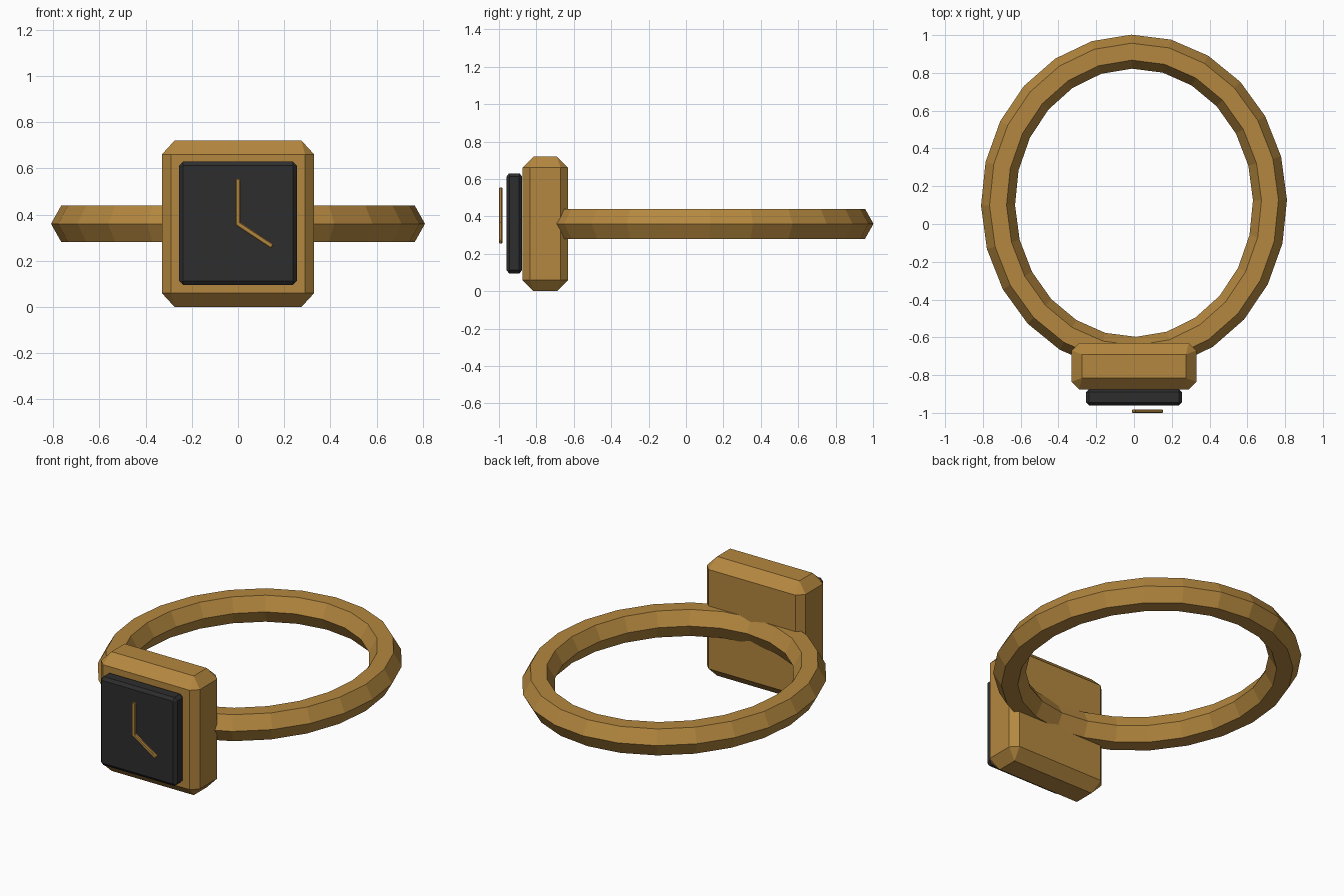
import bpy, math
from mathutils import Matrix, Vector

if "Cube" in bpy.data.objects:
    bpy.data.objects.remove(bpy.data.objects["Cube"])


def material(name, rgb):
    m = bpy.data.materials.new(name)
    m.diffuse_color = (*rgb, 1)
    m.use_nodes = True
    m.node_tree.nodes["Principled BSDF"].inputs["Base Color"].default_value = m.diffuse_color
    return m


GOLD = material("antique gold", (0.46, 0.245, 0.05))
BLACK = material("charcoal", (0.027, 0.027, 0.028))


def make_object(name, verts, faces, mat):
    me = bpy.data.meshes.new(name)
    me.from_pydata(verts, [], faces)
    me.materials.append(mat)
    ob = bpy.data.objects.new(name, me)
    bpy.context.collection.objects.link(ob)
    return ob


def chamfered_box(name, center, half, side_cut, cap_height, cap_inset, mat):
    """Box with cut upright edges and sloping top and bottom caps."""
    hx, hy, hz = half
    c, (ix, iy) = side_cut, cap_inset
    octagon = [(hx, -hy + c), (hx, hy - c), (hx - c, hy), (-hx + c, hy),
               (-hx, hy - c), (-hx, -hy + c), (-hx + c, -hy), (hx - c, -hy)]
    rect = [(hx - ix, -hy + iy), (hx - ix, hy - iy),
            (-hx + ix, hy - iy), (-hx + ix, -hy + iy)]
    zs = hz - cap_height
    verts = [(x, y, z) for ring, z in ((rect, -hz), (octagon, -zs), (octagon, zs), (rect, hz))
             for x, y in ring]
    verts = [Vector(v) + Vector(center) for v in verts]
    faces = [(3, 2, 1, 0), (20, 21, 22, 23)]
    for i in range(8):                       # upright walls
        j = (i + 1) % 8
        faces.append((4 + i, 4 + j, 12 + j, 12 + i))
    for k in range(4):                       # sloped caps and corner triangles
        n = (k + 1) % 4
        a, b, d = 2 * k, 2 * k + 1, (2 * k + 2) % 8
        faces += [(k, n, 4 + b, 4 + a), (n, 4 + d, 4 + b),
                  (12 + a, 12 + b, 20 + n, 20 + k), (12 + b, 12 + d, 20 + n)]
    return make_object(name, verts, faces, mat)


# Oval strap: hexagonal section swept round 24 steps
STEPS, SIDES = 24, 6
verts, faces = [], []
for i in range(STEPS):
    a = math.radians(1) + math.tau * i / STEPS
    for j in range(SIDES):
        b = math.tau * j / SIDES
        r = 0.09 * math.cos(b)
        verts.append(((0.72 + r) * math.cos(a), 0.1125 + (0.80 + r) * math.sin(a),
                      0.36 + 0.08 / math.sin(math.pi / 3) * math.sin(b)))
        n, k = (i + 1) % STEPS, (j + 1) % SIDES
        faces.append((i * SIDES + j, n * SIDES + j, n * SIDES + k, i * SIDES + k))
make_object("strap", verts, faces, GOLD)

# Case and dial
chamfered_box("case", (0, -0.7525, 0.36), (0.33, 0.1225, 0.36), 0.04, 0.06, (0.055, 0.06), GOLD)
chamfered_box("dial", (0, -0.918, 0.3625), (0.255, 0.042, 0.2675), 0.016, 0.018, (0.018, 0.014), BLACK)


# Hands, each running outward from the dial centre
def hand(name, length, angle):
    ob = chamfered_box(name, (0, 0, length / 2 - 0.008), (0.011, 0.009, length / 2),
                       0.004, 0.004, (0.004, 0.004), GOLD)
    ob.data.transform(Matrix.Translation((0, -0.991, 0.36)) @ Matrix.Rotation(angle, 4, 'Y'))


hand("minute_hand", 0.203, 0)
hand("hour_hand", 0.187, math.radians(123.5))
